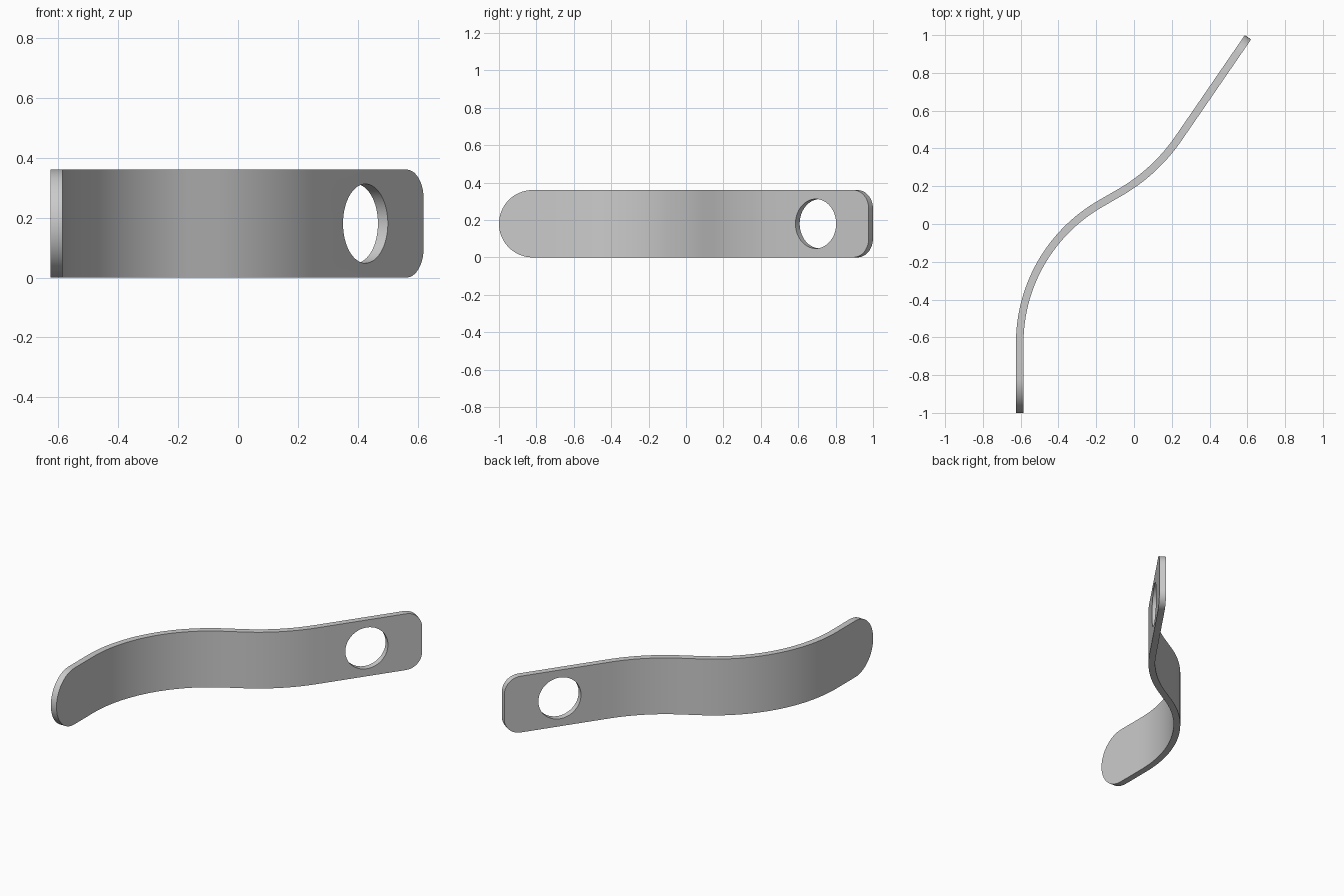
import bpy, bmesh, math
from mathutils import Vector

if "Cube" in bpy.data.objects:
    bpy.data.objects.remove(bpy.data.objects["Cube"])

H, T = 0.36, 0.04            # strip height and thickness
R_TIP, R_CORNER = 0.18, 0.10 # full round end, small corner radius
HOLE_R = 0.132

# Centreline in plan: (length, turn in degrees), starting at START heading +y
START = Vector((-0.605, -1.0))
SEGS = [(0.37, 0), (0.85 * math.radians(60), -60), (0.1236, 0),
        (0.95 * math.radians(25.5), 25.5), (0.65, 0)]
TOTAL = sum(l for l, _ in SEGS)


def path(s):
    """Point and heading at distance s along the centreline."""
    p, a = START.copy(), math.pi / 2
    for length, turn in SEGS:
        d = min(s, length)
        t = math.radians(turn) * d / length
        chord = d if abs(t) < 1e-9 else d * math.sin(t / 2) / (t / 2)
        p += chord * Vector((math.cos(a + t / 2), math.sin(a + t / 2)))
        a += t
        s -= d
        if s <= 1e-9:
            break
    return p, a


def half_height(s):
    if s < R_TIP:
        return math.sqrt(max(0, R_TIP**2 - (R_TIP - s)**2))
    e = TOTAL - s
    if e < R_CORNER:
        return H / 2 - R_CORNER + math.sqrt(max(0, R_CORNER**2 - (R_CORNER - e)**2))
    return H / 2


# Stations: rounded ends, bends, straight joints
stations = {round(R_TIP * (1 - math.cos(math.pi / 2 * i / 16)), 6) for i in range(17)}
stations |= {round(TOTAL - R_CORNER * (1 - math.cos(math.pi / 2 * i / 10)), 6) for i in range(11)}
s0 = 0
for length, turn in SEGS:
    n = max(1, round(abs(turn) / 2))
    stations |= {round(s0 + length * i / n, 6) for i in range(n + 1)}
    s0 += length

# Bent strip
bm = bmesh.new()
rings = []
for s in sorted(stations):
    p, a = path(s)
    n = Vector((-math.sin(a), math.cos(a))) * T / 2
    h = half_height(s)
    rings.append([bm.verts.new((*(p + k * n), H / 2 + z * h))
                  for k, z in ((1, -1), (-1, -1), (-1, 1), (1, 1))])
for r0, r1 in zip(rings, rings[1:]):
    for i in range(4):
        j = (i + 1) % 4
        bm.faces.new((r0[i], r0[j], r1[j], r1[i]))
bm.faces.new(rings[-1])
bmesh.ops.remove_doubles(bm, verts=bm.verts, dist=1e-5)
bmesh.ops.recalc_face_normals(bm, faces=bm.faces)
mesh = bpy.data.meshes.new("bent_strip")
bm.to_mesh(mesh)
bm.free()
strip = bpy.data.objects.new("bent_strip", mesh)
bpy.context.collection.objects.link(strip)

# Round hole through the straight end
_, a = path(TOTAL)
bpy.ops.mesh.primitive_cylinder_add(vertices=64, radius=HOLE_R, depth=0.3,
                                    location=(0.409, 0.705, H / 2),
                                    rotation=(math.pi / 2, 0, a))
cutter = bpy.context.object
cutter.name = "hole_cutter"
cutter.hide_render = True
bpy.ops.object.select_all(action='DESELECT')
strip.select_set(True)
bpy.context.view_layer.objects.active = strip
mod = strip.modifiers.new("hole", 'BOOLEAN')
mod.operation = 'DIFFERENCE'
mod.solver = 'EXACT'
mod.object = cutter
bpy.ops.object.modifier_apply(modifier=mod.name)
bpy.data.objects.remove(cutter)
bpy.ops.object.shade_smooth_by_angle(angle=math.radians(30))
